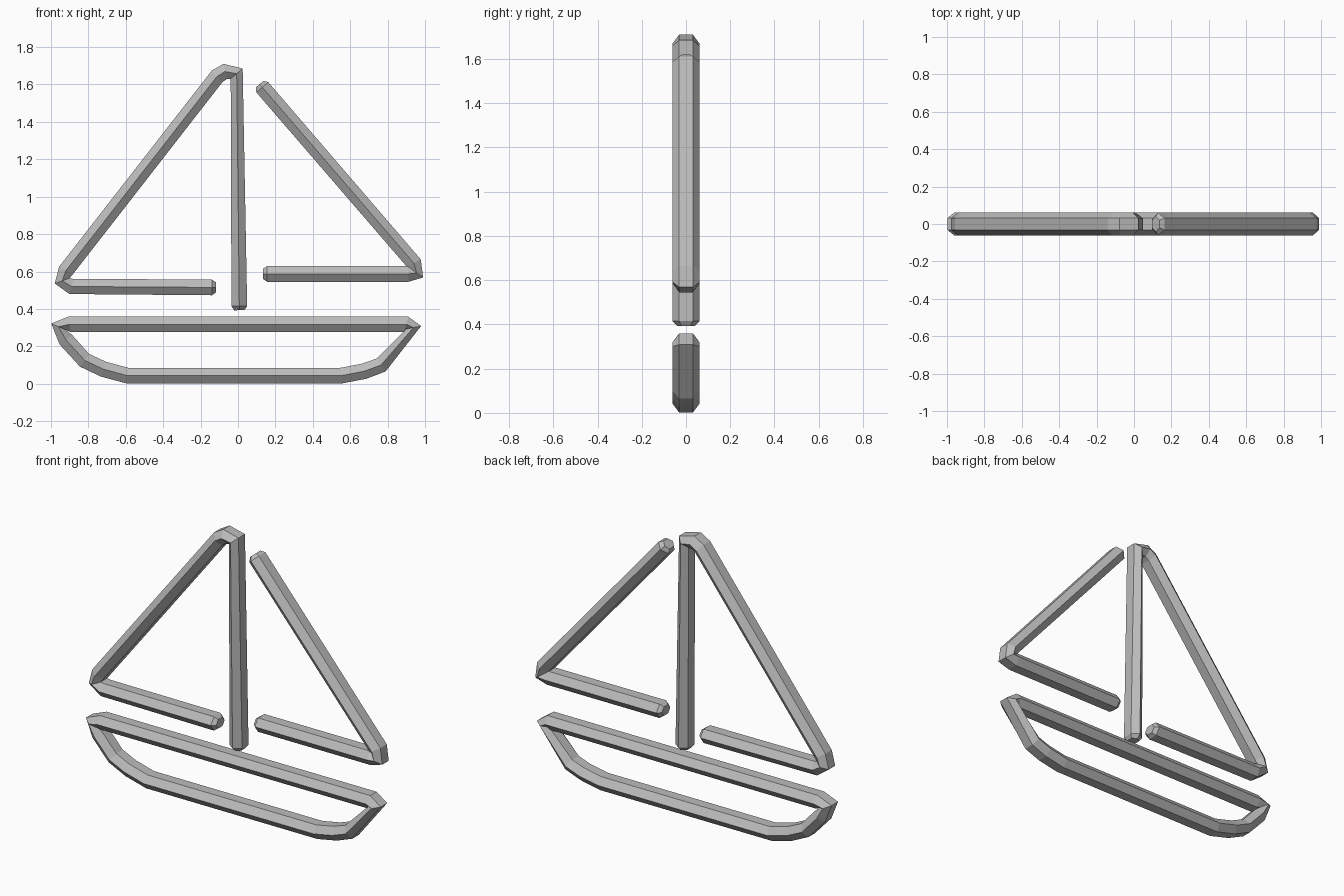
import bpy
import bmesh
from mathutils import Vector

cube = bpy.data.objects.get("Cube")
if cube:
    bpy.data.objects.remove(cube, do_unlink=True)

grey = bpy.data.materials.new("plain grey")
grey.use_nodes = True
colour = (0.5, 0.5, 0.5, 1)
grey.diffuse_color = colour
grey.node_tree.nodes["Principled BSDF"].inputs["Base Color"].default_value = colour

DEPTH, HALF = 0.062, 0.042   # bar half depth (y) and half width in the xz plane
CAP, TAPER = 0.022, 0.65     # length and scale of the chamfered bar ends
HEXAGON = [(1, 0), (0.5, 1), (-0.5, 1), (-1, 0), (-0.5, -1), (0.5, -1)]


def sweep_bar(name, points, closed=False):
    """Sweep a flattened hexagon along a path of (x, z) points."""
    path = [Vector((x, 0, z)) for x, z in points]
    n = len(path)
    stations = []
    for i, p in enumerate(path):
        before = p - path[i - 1] if closed or i > 0 else None
        after = path[(i + 1) % n] - p if closed or i < n - 1 else None
        tangent = sum((d.normalized() for d in (before, after) if d), Vector())
        stations.append((p, tangent.normalized(), 1))
    if not closed:
        p, t, _ = stations[0]
        stations.insert(0, (p - t * CAP, t, TAPER))
        p, t, _ = stations[-1]
        stations.append((p + t * CAP, t, TAPER))

    bm = bmesh.new()
    rings = []
    for p, t, scale in stations:
        side = Vector((-t.z, 0, t.x))
        rings.append([bm.verts.new(p + Vector((0, a * DEPTH * scale, 0)) + side * b * HALF * scale)
                      for a, b in HEXAGON])
    pairs = list(zip(rings, rings[1:]))
    if closed:
        pairs.append((rings[-1], rings[0]))
    else:
        bm.faces.new(rings[0])
        bm.faces.new(rings[-1])
    for r, s in pairs:
        for k in range(6):
            m = (k + 1) % 6
            bm.faces.new((r[k], r[m], s[m], s[k]))
    bmesh.ops.recalc_face_normals(bm, faces=bm.faces)
    mesh = bpy.data.meshes.new(name)
    bm.to_mesh(mesh)
    bm.free()
    mesh.materials.append(grey)
    obj = bpy.data.objects.new(name, mesh)
    bpy.context.collection.objects.link(obj)
    return obj


# Closed hull outline
sweep_bar("hull", [(-0.59, 0.043), (0.55, 0.043), (0.675, 0.067), (0.765, 0.1),
                   (0.938, 0.3), (0.9, 0.318), (-0.9, 0.318), (-0.96, 0.305),
                   (-0.92, 0.235), (-0.82, 0.125), (-0.72, 0.078)], closed=True)

# Mast running on into the large sail and its boom
sweep_bar("mast_and_main_sail", [(0.007, 0.415), (-0.007, 1.658), (-0.07, 1.669),
                                 (-0.112, 1.643), (-0.92, 0.605), (-0.94, 0.55),
                                 (-0.89, 0.52), (-0.14, 0.515)])

# Smaller sail on the other side of the mast
sweep_bar("fore_sail", [(0.13, 1.585), (0.94, 0.645), (0.955, 0.592),
                        (0.91, 0.587), (0.156, 0.587)])
